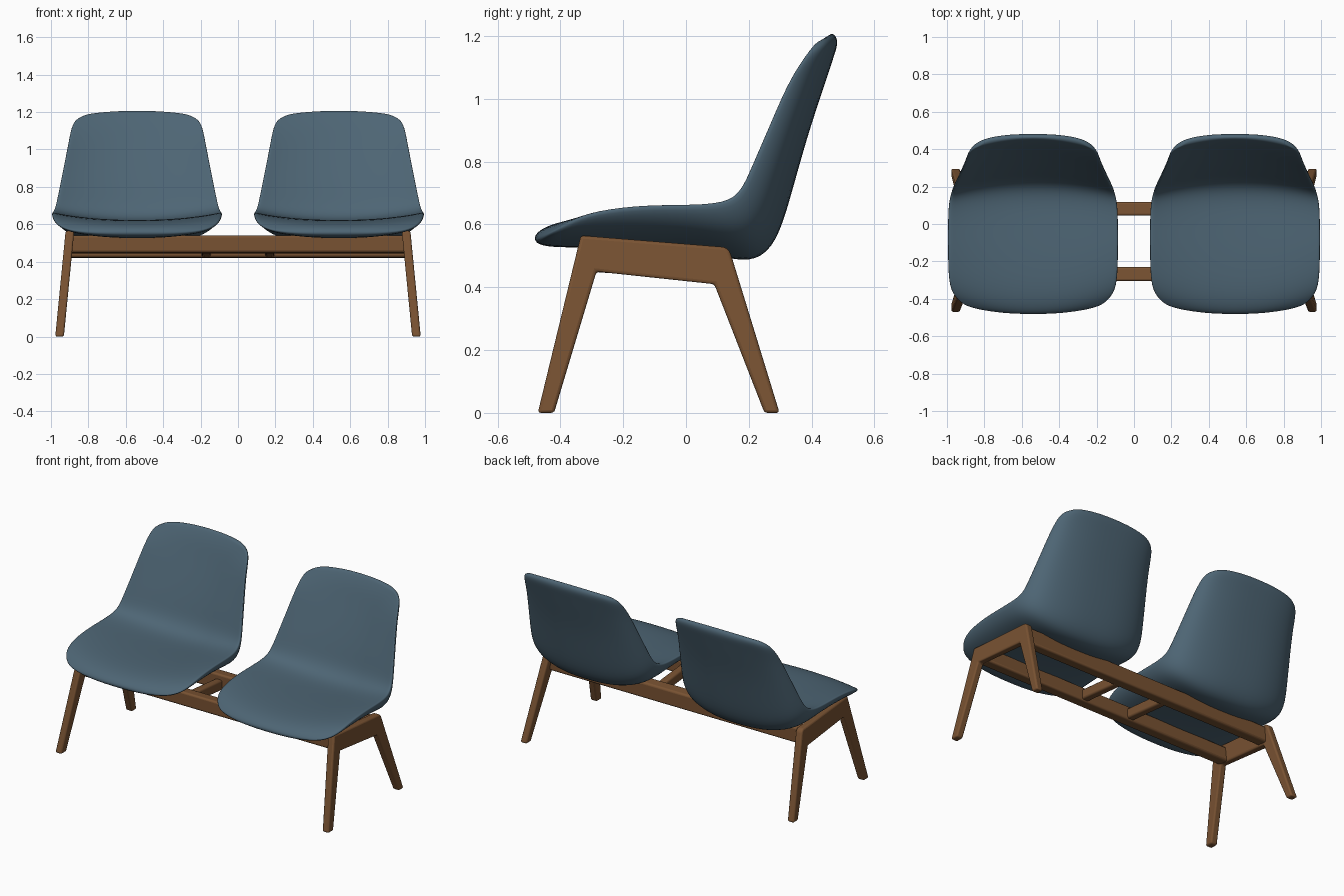
import bpy, bmesh

if "Cube" in bpy.data.objects:
    bpy.data.objects.remove(bpy.data.objects["Cube"])


def material(name, rgb):
    m = bpy.data.materials.new(name)
    m.diffuse_color = (*rgb, 1)
    m.use_nodes = True
    m.node_tree.nodes["Principled BSDF"].inputs["Base Color"].default_value = m.diffuse_color
    return m


BLUE = material("slate blue", (0.075, 0.13, 0.175))
WOOD = material("warm brown wood", (0.19, 0.085, 0.032))


def make_object(name, bm, mat):
    bmesh.ops.recalc_face_normals(bm, faces=bm.faces)
    me = bpy.data.meshes.new(name)
    bm.to_mesh(me)
    bm.free()
    me.materials.append(mat)
    ob = bpy.data.objects.new(name, me)
    bpy.context.collection.objects.link(ob)
    for p in me.polygons:
        p.use_smooth = True
    return ob


# Seat shell sections, front lip to back top:
# inner centre (y, z), outer centre (y, z), rim (y, z), half width
ROWS = [
    (-.485, .570, -.485, .545, -.405, .590, .395),
    (-.440, .600, -.455, .528, -.360, .615, .445),
    (-.340, .620, -.360, .525, -.280, .648, .463),
    (-.150, .622, -.150, .525, -.130, .667, .465),
    (.030, .615, .030, .515, .000, .667, .465),
    (.130, .615, .140, .488, .100, .673, .462),
    (.200, .635, .225, .480, .150, .692, .450),
    (.245, .690, .290, .540, .178, .730, .440),
    (.275, .780, .333, .680, .203, .785, .427),
    (.330, .920, .387, .880, .258, .910, .400),
    (.385, 1.050, .438, 1.030, .318, 1.050, .372),
    (.420, 1.140, .470, 1.130, .365, 1.120, .358),
    (.450, 1.195, .487, 1.180, .395, 1.160, .335),
    (.462, 1.210, .475, 1.206, .415, 1.180, .285),
]
US = [-1, -.93, -.75, -.4, 0, .4, .75, .93, 1]


def seat_shell(name, cx):
    bm = bmesh.new()
    n = len(US)
    rings = []
    for iy, iz, oy, oz, ey, ez, w in ROWS:
        ring = []
        for u in US:
            f = abs(u) ** 2.2
            ring.append(bm.verts.new((cx + w * u, iy + (ey - iy) * f, iz + (ez - iz) * f)))
        for u in US[-2:0:-1]:
            f = 1 - (1 - abs(u) ** 3) ** .5
            ring.append(bm.verts.new((cx + w * u, oy + (ey - oy) * f, oz + (ez - oz) * f)))
        rings.append(ring)
    m = len(rings[0])
    for a, b in zip(rings, rings[1:]):
        for i in range(m):
            j = (i + 1) % m
            bm.faces.new((a[i], a[j], b[j], b[i]))
    # close the lip and the top edge
    for r in (rings[0], rings[-1]):
        for i in range(n - 1):
            quad = [r[i], r[i + 1], r[(m - i - 1) % m], r[(m - i) % m]]
            bm.faces.new(list(dict.fromkeys(quad)))
    ob = make_object(name, bm, BLUE)
    sub = ob.modifiers.new("smooth", "SUBSURF")
    sub.levels = sub.render_levels = 2


for side, s in (("left", -1), ("right", 1)):
    seat_shell(side + "_seat", s * .54)


def soften(ob, width):
    bev = ob.modifiers.new("rounded edges", "BEVEL")
    bev.width = width
    bev.segments = 3
    bev.limit_method = 'ANGLE'
    bpy.context.view_layer.objects.active = ob
    ob.select_set(True)
    bpy.ops.object.shade_smooth_by_angle()
    ob.select_set(False)


# Side frames: two splayed legs joined by a sloping side rail
FRAME = [(-.472, 0), (-.42, 0), (-.285, .45), (.09, .41), (.25, 0), (.298, 0),
         (.14, .515), (.125, .528), (-.335, .565)]
for side, s in (("left", -1), ("right", 1)):
    bm = bmesh.new()
    loops = []
    for off in (-.023, .023):
        loops.append([bm.verts.new((s * (.905 + (.5 - z) * .098 + off), y, z)) for y, z in FRAME])
    a, b = loops
    bm.faces.new(a)
    bm.faces.new(b)
    for i in range(len(a)):
        j = (i + 1) % len(a)
        bm.faces.new((a[i], a[j], b[j], b[i]))
    soften(make_object(side + "_leg_frame", bm, WOOD), .012)


def bar(name, x0, x1, y0, y1, z0, z1, drop=0):
    """Box bar; its back end sits lower by drop."""
    bm = bmesh.new()
    bmesh.ops.create_cube(bm, size=1)
    for v in bm.verts:
        x, y, z = v.co
        v.co = (x0 + (x + .5) * (x1 - x0), y0 + (y + .5) * (y1 - y0),
                z0 + (z + .5) * (z1 - z0) - drop * (y + .5))
    soften(make_object(name, bm, WOOD), .012)


# Long rails and short cross bars under the seats
bar("front_rail", -.9, .9, -.305, -.23, .45, .54, .006)
bar("back_rail", -.9, .9, .045, .118, .424, .525, .006)
for side, s in (("left", -1), ("right", 1)):
    bar(side + "_cross_bar", s * .17 - .025, s * .17 + .025, -.25, .06, .455, .52, .03)
